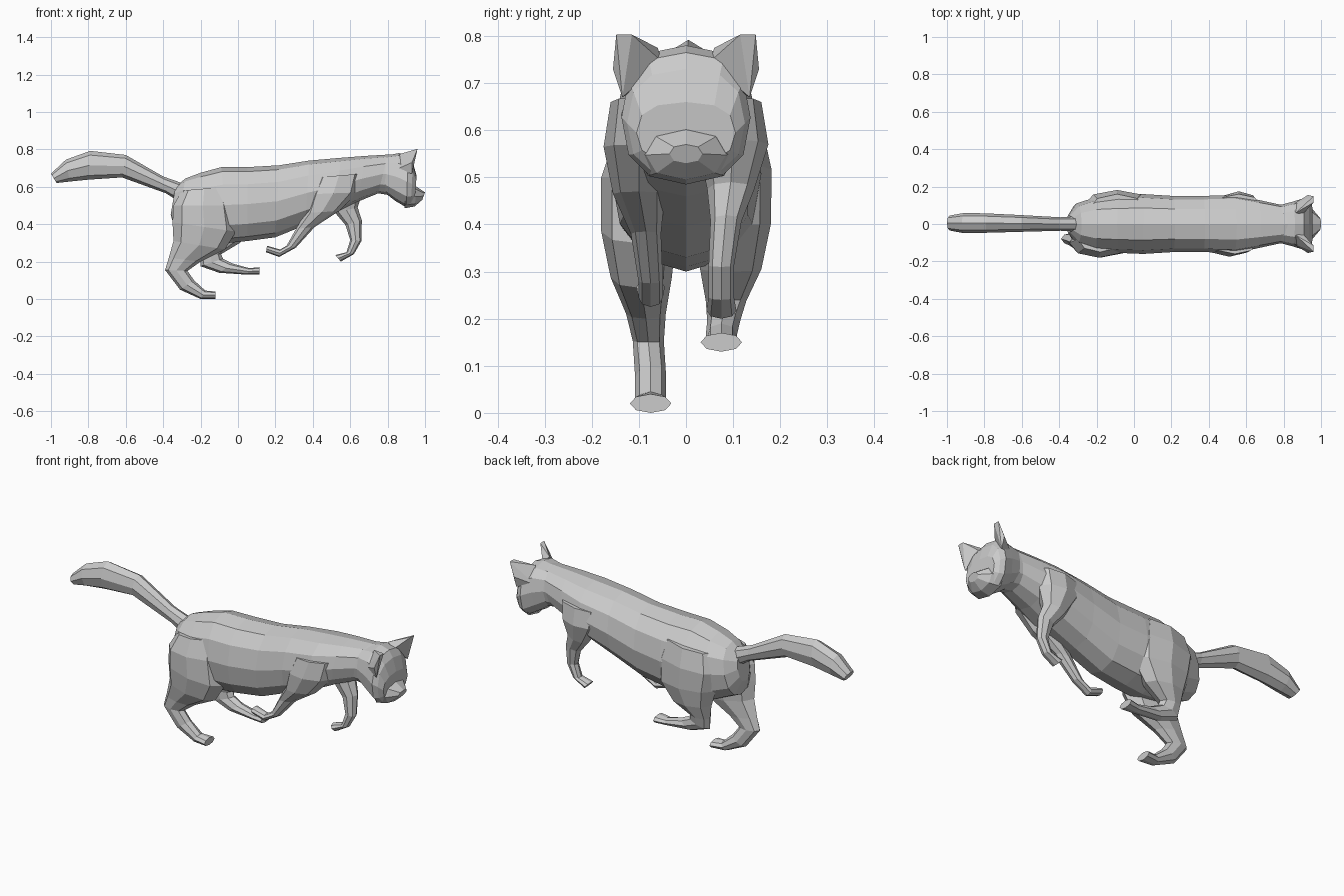
import bpy, bmesh
from math import sin, cos, pi, copysign


def loft(name, sections, sides=8, power=1.0):
    """Each section: two opposite side-view points (x, z), centre y, half width."""
    bm = bmesh.new()
    rings = []
    for ax, az, bx, bz, yc, hy in sections:
        ring = []
        for i in range(sides):
            t = 2 * pi * i / sides
            c = copysign(abs(cos(t)) ** power, cos(t))
            s = copysign(abs(sin(t)) ** power, sin(t))
            ring.append(bm.verts.new(((ax + bx) / 2 + (ax - bx) / 2 * c,
                                      yc + hy * s,
                                      (az + bz) / 2 + (az - bz) / 2 * c)))
        rings.append(ring)
    for r0, r1 in zip(rings, rings[1:]):
        for i in range(sides):
            j = (i + 1) % sides
            bm.faces.new((r0[i], r0[j], r1[j], r1[i]))
    bm.faces.new(rings[0])
    bm.faces.new(rings[-1])
    return finish(name, bm)


def finish(name, bm):
    bmesh.ops.recalc_face_normals(bm, faces=bm.faces)
    me = bpy.data.meshes.new(name)
    bm.to_mesh(me)
    bm.free()
    ob = bpy.data.objects.new(name, me)
    bpy.context.collection.objects.link(ob)
    return ob


# Torso and neck, rump to nape
loft("body", [
    (-.335, .60, -.36, .45, 0, .05),
    (-.28, .645, -.335, .37, 0, .11),
    (-.20, .675, -.20, .31, 0, .145),
    (-.09, .705, -.05, .30, 0, .155),
    (.05, .705, .05, .31, 0, .16),
    (.22, .715, .20, .33, 0, .15),
    (.38, .74, .36, .395, 0, .15),
    (.55, .755, .52, .46, 0, .155),
    (.68, .765, .64, .52, 0, .13),
    (.80, .772, .75, .565, 0, .105),
    (.86, .775, .84, .55, 0, .10),
], sides=12, power=.9)

# Head and muzzle
loft("head", [
    (.78, .765, .77, .58, 0, .10),
    (.86, .78, .84, .525, 0, .12),
    (.91, .765, .90, .49, 0, .137),
    (.935, .73, .925, .50, 0, .125),
    (.955, .66, .945, .53, 0, .105),
], sides=12, power=.8)
loft("muzzle", [
    (.90, .62, .89, .485, 0, .11),
    (.955, .60, .945, .495, 0, .085),
    (1.0, .57, .985, .53, 0, .035),
], power=.9)

# Ears
for side, s in (("right", -1), ("left", 1)):
    bm = bmesh.new()
    for x, y, z in ((.90, .05, .745), (.93, .135, .67), (.84, .10, .69),
                    (.96, .115, .803), (.96, .148, .803), (.93, .155, .73),
                    (.865, .06, .775)):
        bm.verts.new((x, s * y, z))
    bmesh.ops.convex_hull(bm, input=bm.verts)
    finish("ear_" + side, bm)

# Tail
loft("tail", [
    (-.30, .62, -.33, .53, 0, .04),
    (-.40, .655, -.385, .565, 0, .036),
    (-.60, .77, -.62, .65, .003, .045),
    (-.79, .792, -.80, .638, .005, .052),
    (-.92, .745, -.90, .628, .005, .054),
    (-1.0, .67, -.97, .62, .005, .04),
])

# Hind legs
loft("hind_leg_right", [
    (-.30, .58, -.06, .60, -.08, .07),
    (-.345, .50, -.03, .50, -.10, .08),
    (-.35, .41, -.01, .36, -.10, .08),
    (-.345, .31, -.07, .265, -.095, .065),
    (-.37, .22, -.20, .20, -.085, .042),
    (-.39, .155, -.27, .15, -.08, .033),
    (-.31, .05, -.235, .10, -.075, .033),
    (-.20, .0, -.175, .045, -.075, .033),
    (-.12, .0, -.12, .04, -.075, .044),
])
loft("hind_leg_left", [
    (-.24, .60, .06, .63, .08, .08),
    (-.27, .50, .09, .53, .10, .082),
    (-.25, .40, .09, .40, .10, .08),
    (-.22, .31, .01, .30, .095, .065),
    (-.205, .235, -.09, .24, .085, .043),
    (-.20, .175, -.08, .215, .08, .035),
    (-.10, .14, -.03, .19, .075, .033),
    (.05, .13, .06, .165, .075, .033),
    (.115, .13, .115, .17, .075, .044),
])

# Front legs
loft("front_leg_right", [
    (.42, .65, .66, .67, -.10, .06),
    (.38, .56, .64, .57, -.10, .075),
    (.36, .46, .54, .47, -.10, .055),
    (.31, .375, .41, .385, -.085, .032),
    (.26, .285, .31, .275, -.075, .026),
    (.225, .265, .22, .225, -.075, .026),
    (.155, .285, .15, .25, -.075, .03),
])
loft("front_leg_left", [
    (.44, .65, .68, .67, .10, .06),
    (.45, .56, .67, .58, .10, .075),
    (.52, .46, .64, .49, .095, .05),
    (.575, .395, .662, .42, .085, .033),
    (.60, .315, .66, .31, .075, .027),
    (.58, .25, .62, .24, .075, .027),
    (.52, .235, .55, .20, .075, .032),
])
